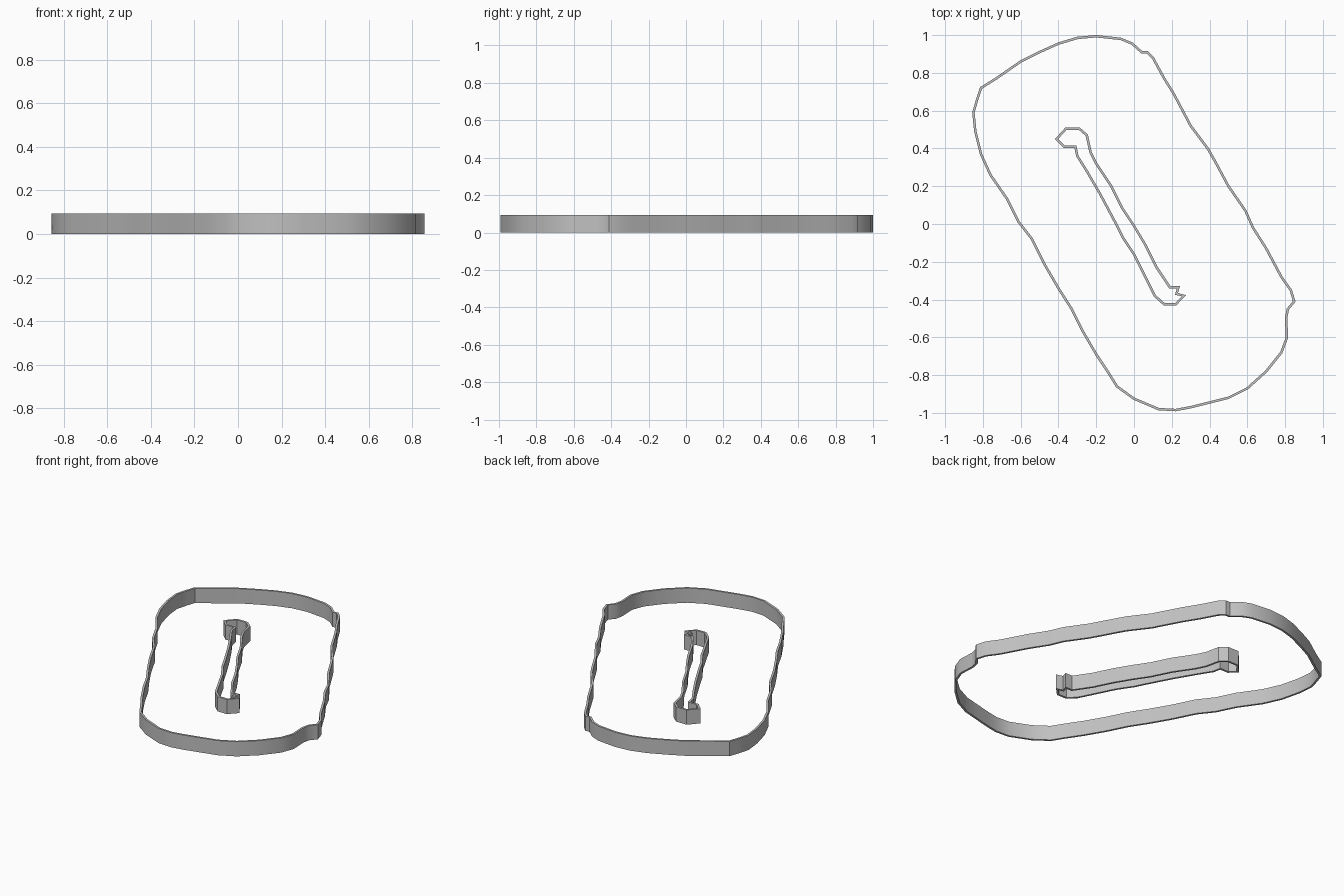
import bpy
import bmesh
from mathutils import Vector

HEIGHT = 0.094
THICKNESS = 0.013
UNIT = 0.01  # outlines are written in hundredths

# Remove the default object
default_cube = bpy.data.objects.get("Cube")
if default_cube:
    bpy.data.objects.remove(default_cube, do_unlink=True)

# One plain grey material
grey = bpy.data.materials.new("light_grey")
grey.use_nodes = True
grey_colour = (0.53, 0.53, 0.53, 1.0)
grey.diffuse_color = grey_colour
grey.node_tree.nodes["Principled BSDF"].inputs["Base Color"].default_value = grey_colour


def mitre(before, here, after):
    """Sideways offset at a corner that keeps the wall thickness even."""
    incoming = (here - before).normalized()
    outgoing = (after - here).normalized()
    side_in = Vector((-incoming.y, incoming.x))
    side_out = Vector((-outgoing.y, outgoing.x))
    middle = (side_in + side_out).normalized()
    return middle * (THICKNESS / 2) / max(middle.dot(side_in), 0.6)


def wall_loop(name, outline):
    """Build a closed upright wall that follows a centre line."""
    path = [Vector(point) * UNIT for point in outline]
    count = len(path)
    bm = bmesh.new()
    rings = []
    for i, here in enumerate(path):
        offset = mitre(path[i - 1], here, path[(i + 1) % count])
        left, right = here + offset, here - offset
        section = [(left, 0), (right, 0), (right, HEIGHT), (left, HEIGHT)]
        rings.append([bm.verts.new((p.x, p.y, z)) for p, z in section])
    for i, ring in enumerate(rings):
        following = rings[(i + 1) % count]
        for k in range(len(ring)):
            n = (k + 1) % len(ring)
            bm.faces.new((ring[k], ring[n], following[n], following[k]))
    bmesh.ops.recalc_face_normals(bm, faces=bm.faces[:])
    mesh = bpy.data.meshes.new(name)
    bm.to_mesh(mesh)
    bm.free()
    mesh.materials.append(grey)
    wall = bpy.data.objects.new(name, mesh)
    bpy.context.collection.objects.link(wall)
    # Soft shading along the gentle bends, crisp rims and corners
    bpy.ops.object.select_all(action="DESELECT")
    wall.select_set(True)
    bpy.context.view_layer.objects.active = wall
    bpy.ops.object.shade_smooth_by_angle(angle=0.5)
    return wall


# Outer wall: slanted rounded band with small notches at two corners
outer_outline = [
    (-20, 99.4), (-7, 98), (-1, 95.5), (4, 91), (7, 91), (10, 88), (16, 77), (21, 69),
    (30, 52), (39, 40), (43, 33), (50, 20), (59, 7), (63, -2), (70, -13),
    (78, -28), (83, -35), (84.8, -41), (81.5, -45), (80.5, -50), (81, -60),
    (78, -68), (70, -78), (60, -87), (50, -92), (40, -94.5), (30, -97),
    (22, -98.5), (13, -98), (0, -92.5), (-9, -86), (-14, -78), (-20, -69),
    (-27, -57), (-33, -45), (-40, -34), (-47, -22), (-54, -8), (-61, 1),
    (-67, 13), (-76, 26), (-81, 37), (-84, 49), (-85, 59), (-83, 66),
    (-81, 72), (-73, 77), (-60, 86), (-50, 91), (-40, 95.5), (-30, 98.5),
]

# Inner wall: narrow slot with a hooked head and a nicked foot
inner_outline = [
    (-41, 45), (-36, 50.5), (-29, 50.5), (-25, 47), (-23, 38), (-20, 32),
    (-12, 20), (-6, 8), (0, -1), (6, -11), (12, -23), (19, -33.5),
    (23.5, -33.5), (22.5, -37), (26.5, -38), (22, -42.5), (16, -42.5),
    (11, -38), (7, -30), (0, -16), (-6, -7), (-10, 1), (-18, 16),
    (-25, 28), (-30, 36), (-31, 41), (-37, 41),
]

wall_loop("outer_wall", outer_outline)
wall_loop("inner_wall", inner_outline)
